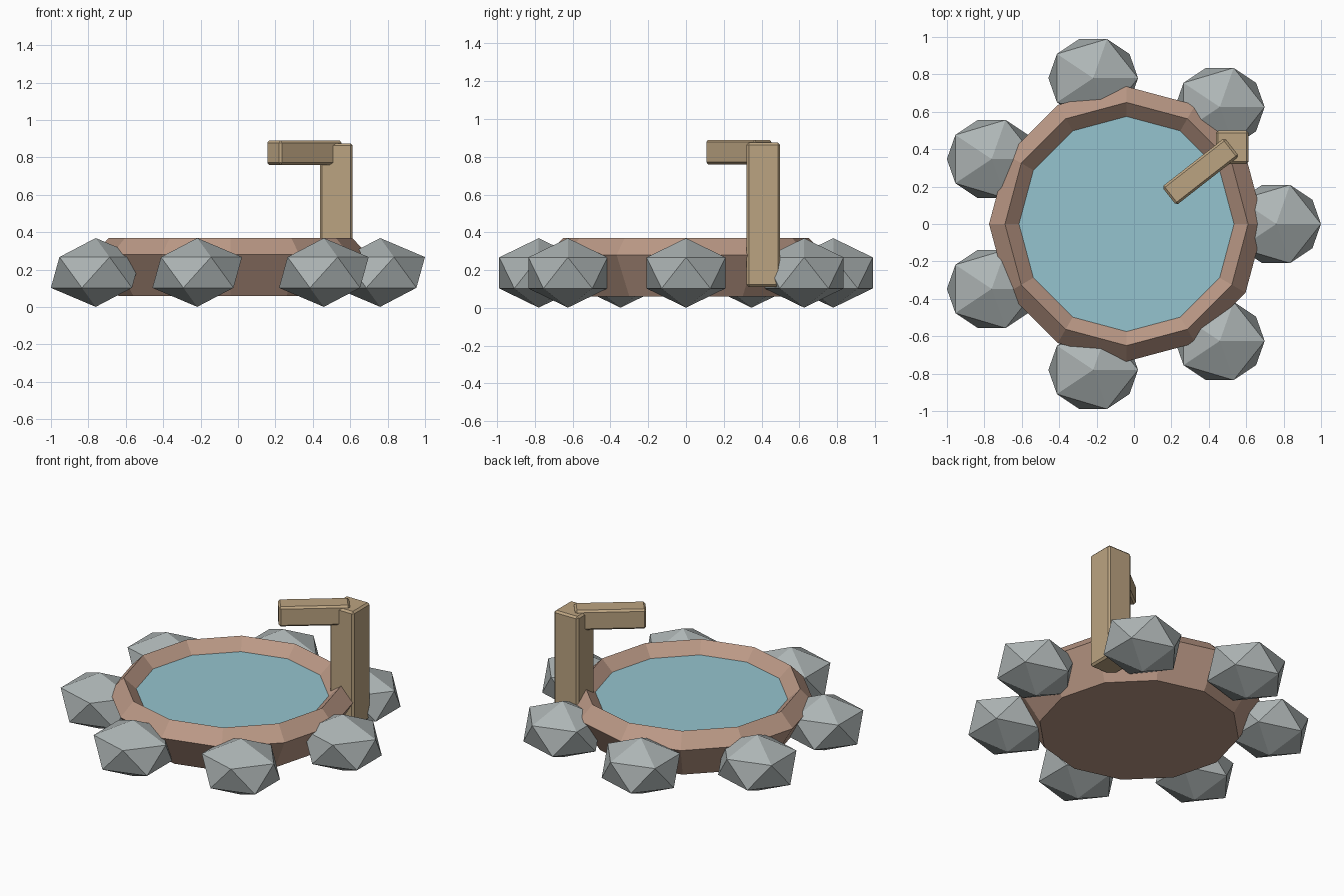
import bpy, bmesh
from math import cos, sin, pi, radians

if "Cube" in bpy.data.objects:
    bpy.data.objects.remove(bpy.data.objects["Cube"])

CX = -0.04      # centre of the pond
SIDES = 12


def material(name, rgba):
    m = bpy.data.materials.new(name)
    m.diffuse_color = rgba
    m.use_nodes = True
    m.node_tree.nodes["Principled BSDF"].inputs["Base Color"].default_value = m.diffuse_color
    return m


def add_object(name, bm, mat):
    bmesh.ops.recalc_face_normals(bm, faces=bm.faces[:])
    mesh = bpy.data.meshes.new(name)
    bm.to_mesh(mesh)
    bm.free()
    mesh.materials.append(mat)
    ob = bpy.data.objects.new(name, mesh)
    bpy.context.collection.objects.link(ob)
    return ob


def ring(bm, r, z):
    return [bm.verts.new((CX + r * cos(2 * pi * i / SIDES), r * sin(2 * pi * i / SIDES), z))
            for i in range(SIDES)]


def beam(name, centre, size, angle, mat):
    bm = bmesh.new()
    bmesh.ops.create_cube(bm, size=1)
    bmesh.ops.scale(bm, vec=size, verts=bm.verts)
    ob = add_object(name, bm, mat)
    ob.location = centre
    ob.rotation_euler.z = radians(angle)
    bev = ob.modifiers.new("bevel", 'BEVEL')
    bev.width = 0.012
    bev.segments = 1
    return ob


clay = material("clay", (0.50, 0.32, 0.24, 1))
water_mat = material("water", (0.30, 0.55, 0.62, 0.8))
stone = material("stone", (0.42, 0.46, 0.46, 1))
wood = material("wood", (0.50, 0.37, 0.22, 1))

# Basin: flared wall, chamfered rim, sloped inside, floor
bm = bmesh.new()
profile = [(0.60, 0.06), (0.735, 0.28), (0.65, 0.37), (0.57, 0.295), (0.56, 0.28)]
rings = [ring(bm, r, z) for r, z in profile]
for a, b in zip(rings, rings[1:]):
    for i in range(SIDES):
        j = (i + 1) % SIDES
        bm.faces.new((a[i], a[j], b[j], b[i]))
bm.faces.new(rings[0])
bm.faces.new(rings[-1])
add_object("basin", bm, clay)

# Water surface
bm = bmesh.new()
bm.faces.new(ring(bm, 0.575, 0.30))
add_object("water", bm, water_mat)

# Ring of seven squashed rocks
for k in range(7):
    a = 2 * pi * k / 7
    bm = bmesh.new()
    bmesh.ops.create_icosphere(bm, subdivisions=1, radius=1)
    bmesh.ops.scale(bm, vec=(0.268, 0.246, 0.184), verts=bm.verts)
    rock = add_object(f"rock_{k + 1}", bm, stone)
    rock.location = (CX + 0.80 * cos(a), 0.80 * sin(a), 0.185)

# Post and angled spout
beam("post", (0.525, 0.41, 0.493), (0.175, 0.178, 0.765), 0, wood)
beam("spout", (0.355, 0.28, 0.825), (0.425, 0.125, 0.13), 38, wood)
